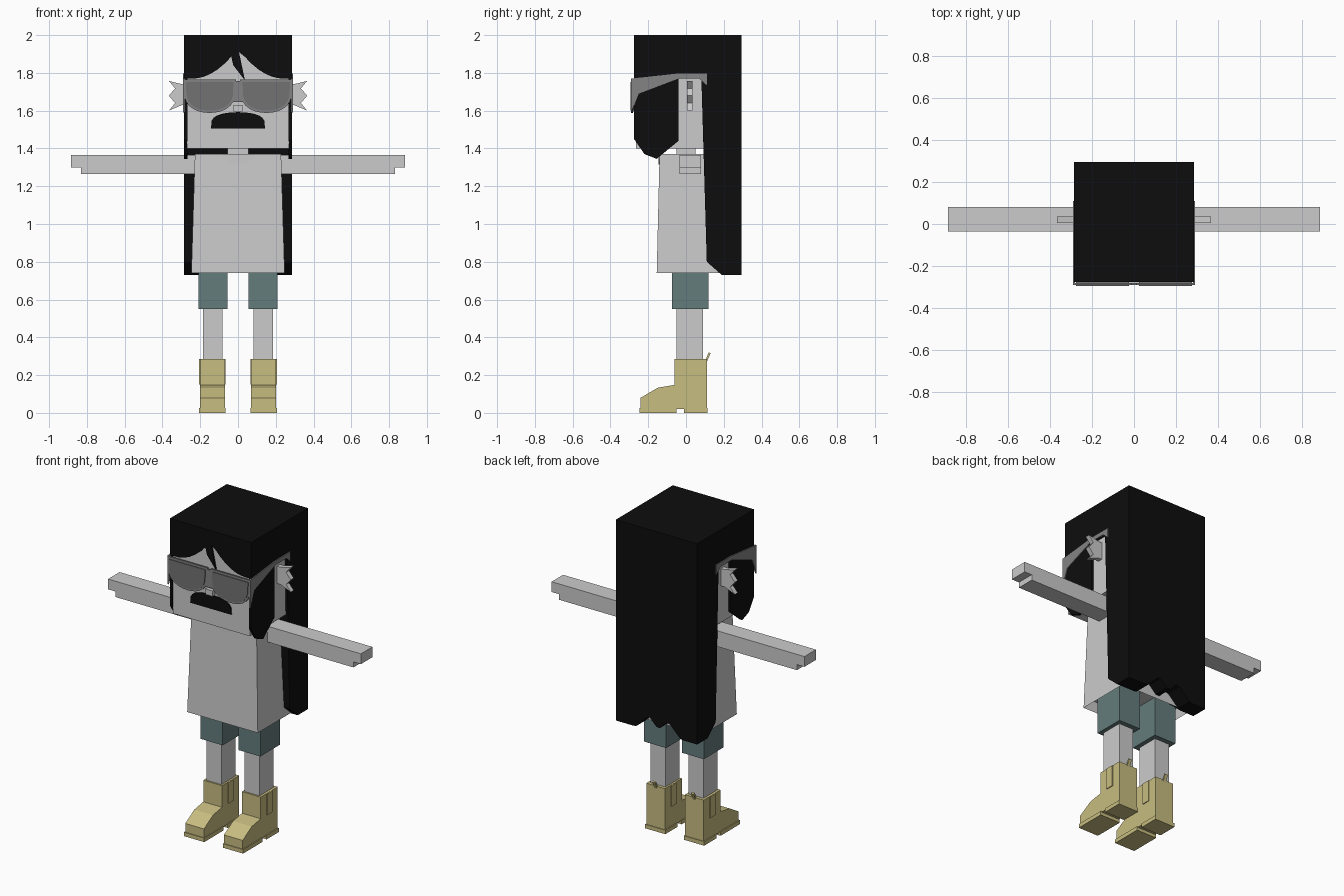
import bpy
import bmesh
import math

cube = bpy.data.objects.get("Cube")
if cube:
    bpy.data.objects.remove(cube, do_unlink=True)


def material(name, red, green, blue):
    mat = bpy.data.materials.new(name)
    mat.use_nodes = True
    color = (red, green, blue, 1)
    mat.diffuse_color = color
    mat.node_tree.nodes["Principled BSDF"].inputs["Base Color"].default_value = color
    return mat


PALE = material("pale grey", .6, .6, .6)
BLACK = material("hair black", .004, .004, .004)
TEAL = material("shorts teal", .13, .2, .2)
TAN = material("boot tan", .58, .51, .22)
FRAME = material("frame grey", .23, .23, .23)
LENS = material("lens grey", .17, .17, .17)

# Shared measurements
HAIR_SIDE = .285
HAIR_FRONT = -.275
HAIR_BACK = .295
HAIR_TOP = 2
HAIR_TIP = .73
BROW = 1.77
FACE = -.266
CHIN = 1.4
SHOULDER = 1.37


def loft(name, rings, mat, hollow=0):
    """Skin matching rings of points and cap both ends."""
    bm = bmesh.new()
    loops = [[bm.verts.new(point) for point in ring] for ring in rings]
    for lower, upper in zip(loops, loops[1:]):
        for i in range(len(lower)):
            bm.faces.new((lower[i - 1], lower[i], upper[i], upper[i - 1]))
    first = bm.faces.new(loops[0])
    bm.faces.new(loops[-1])
    bmesh.ops.recalc_face_normals(bm, faces=bm.faces[:])
    if hollow:
        bmesh.ops.inset_region(bm, faces=[first], thickness=.02)
        bmesh.ops.translate(bm, verts=first.verts[:], vec=(0, 0, hollow))
    mesh = bpy.data.meshes.new(name)
    bm.to_mesh(mesh)
    bm.free()
    mesh.materials.append(mat)
    obj = bpy.data.objects.new(name, mesh)
    bpy.context.collection.objects.link(obj)


def rect(half_width, front, back, z):
    return [(-half_width, front, z), (half_width, front, z),
            (half_width, back, z), (-half_width, back, z)]


def front_plate(name, mat, outline, y):
    """Extrude an (x, z) outline between two y positions."""
    loft(name, [[(px, depth, pz) for px, pz in outline] for depth in y], mat)


def side_plate(name, mat, outline, x):
    """Extrude a (y, z) outline between two x positions."""
    loft(name, [[(across, py, pz) for py, pz in outline] for across in x], mat)


def box(name, mat, x, y, z):
    corners = [(x[0], z[0]), (x[1], z[0]), (x[1], z[1]), (x[0], z[1])]
    front_plate(name, mat, corners, y)


def arch(center, half_width, z, height, power=.5, steps=14):
    """Rounded outline on a straight base; a negative height hangs down."""
    angles = [math.pi * i / steps for i in range(steps + 1)]
    return [(center + half_width * math.cos(a), z + height * abs(math.sin(a)) ** power)
            for a in angles]


def both(value):
    return (-value, value)


# Head, neck and face
box("head", PALE, x=both(.27), y=(FACE, .12), z=(CHIN, 1.95))
box("neck", PALE, x=both(.055), y=both(.05), z=(SHOULDER - .03, CHIN + .01))
box("nose", PALE, x=both(.025), y=(-.29, FACE), z=(1.595, 1.63))
front_plate("moustache", BLACK, arch(0, .143, 1.505, .087), y=(FACE - .008, FACE))

# Hair cap
box("hair_cap", BLACK, x=both(HAIR_SIDE), y=(FACE + .004, HAIR_BACK), z=(BROW, HAIR_TOP))


# Fringe, parted around a thin central lock
def hairline(x):
    return BROW + .16 * max(0, 1 - abs(x) / .24) ** 2


sweep = [HAIR_SIDE * (i + 1) / 8 for i in range(8)]
fringe = [(-x, hairline(x)) for x in reversed(sweep)]
fringe += [(-.025, 1.84), (.037, BROW - .01), (.005, 1.91)]
fringe += [(x, hairline(x)) for x in sweep]
fringe += [(HAIR_SIDE, HAIR_TOP), (-HAIR_SIDE, HAIR_TOP)]
front_plate("hair_fringe", BLACK, fringe, y=(HAIR_FRONT, FACE + .004))


# Long back hair with two notches in a hem that slopes up at the front
def hem(x):
    return HAIR_TIP + max(0, *(.09 - abs(x - notch) for notch in (.055, -.08)))


columns = [HAIR_SIDE * i / 12 for i in range(-12, 13)]
upper = [(HAIR_SIDE, .08, BROW + .05), (-HAIR_SIDE, .08, BROW + .05)]
loft("hair_back", [
    [(x, y, hem(x) + rise) for x in columns] + [(x, min(y, top_y) if rise else y, z)
                                                for x, top_y, z in upper]
    for y, rise in ((HAIR_BACK, 0), (.19, 0), (.11, .07))], BLACK)

# Shirt, slightly flared and open underneath
loft("shirt", [rect(.247, -.155, .195, .74), rect(.228, -.14, .18, SHOULDER)],
     PALE, hollow=.06)
front_plate("neckline", PALE, arch(0, .085, SHOULDER, -.055, power=1), y=(-.146, -.138))

# Bridge of the glasses
box("glasses_bridge", FRAME, x=both(.03), y=(-.29, -.28), z=(1.645, 1.757))

for s, side in ((1, "left_"), (-1, "right_")):
    def span(inner, outer):
        return (s * inner, s * outer)

    # Side lock beside the face
    side_plate(side + "hair_lock", BLACK, [
        (HAIR_FRONT, BROW), (HAIR_FRONT, 1.45), (-.22, SHOULDER), (-.155, 1.345),
        (-.04, 1.44), (-.04, BROW)], x=span(.268, HAIR_SIDE))

    # Ear with three spikes
    ear = [(s * (.333 if i % 2 else .366), BROW - .013 - .039 * i) for i in range(5)]
    ear += [(s * .295, 1.63), (s * .26, 1.63), (s * .26, 1.74), (s * .295, 1.74)]
    front_plate(side + "ear", PALE, ear, y=(.005, .035))

    # Glasses rim, lens and temple
    front_plate(side + "rim", FRAME, arch(s * .15, .139, 1.766, -.178), y=(-.29, -.28))
    front_plate(side + "lens", LENS, arch(s * .15, .126, 1.752, -.152), y=(HAIR_FRONT, -.295))
    side_plate(side + "temple", FRAME, [
        (-.29, BROW), (-.04, 1.797), (.11, 1.797), (.11, 1.735), (.07, BROW),
        (-.04, BROW), (-.25, 1.69), (-.29, 1.59)], x=span(.28, .291))

    # Arm with a stepped hand
    box(side + "arm", PALE, x=span(.2, .832), y=(-.035, .08), z=(1.265, 1.365))
    box(side + "hand", PALE, x=span(.83, .885), y=(-.035, .08), z=(1.3, 1.365))

    # Shorts and leg
    box(side + "shorts", TEAL, x=span(.055, .209), y=(-.075, .12), z=(.55, .81))
    box(side + "leg", PALE, x=span(.082, .185), y=(-.05, .09), z=(.2, .6))

    # Boot: shaft, sloping toe, heel, sole, side strap and pull tab
    box(side + "boot_shaft", TAN, x=span(.07, .201), y=(-.06, .11), z=(.02, .285))
    side_plate(side + "boot_toe", TAN, [
        (-.05, .15), (-.15, .133), (-.24, .08), (-.24, 0), (-.05, 0)], x=span(.07, .201))
    box(side + "heel", TAN, x=span(.065, .207), y=(-.01, .114), z=(0, .025))
    box(side + "sole", TAN, x=span(.065, .207), y=(-.245, -.05), z=(0, .025))
    box(side + "strap", TAN, x=span(.065, .206), y=(0, .05), z=(.15, .284))
    side_plate(side + "pull_tab", TAN, [
        (.1, .27), (.11, .27), (.13, .315), (.12, .32)], x=span(.125, .145))
